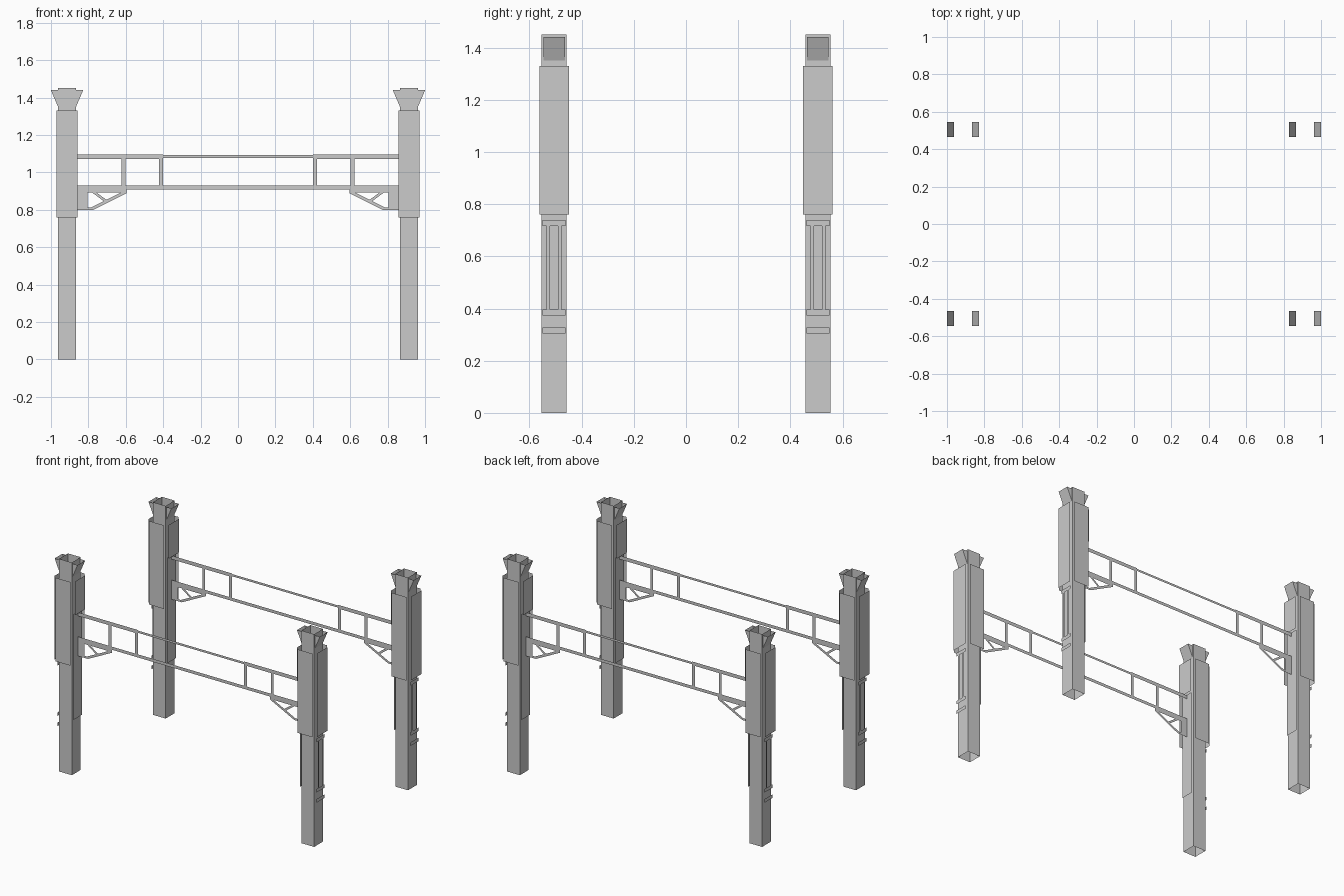
import bpy
from mathutils import Vector

cube = bpy.data.objects.get("Cube")
if cube:
    bpy.data.objects.remove(cube)

grey = bpy.data.materials.new("plain grey")
grey.use_nodes = True
colour = (0.6, 0.6, 0.6, 1)
grey.diffuse_color = colour
grey.node_tree.nodes["Principled BSDF"].inputs["Base Color"].default_value = colour

PX, PY = 0.914, 0.5055      # post centres
HALF = 0.048                # half width of a post
PANEL = 0.0565              # half width of a cladding panel
GAP = 0.076                 # panel distance from post centre


def add_mesh(name, polys):
    """Sheet object from a list of polygons."""
    verts, faces = [], []
    for poly in polys:
        faces.append(range(len(verts), len(verts) + len(poly)))
        verts += [Vector(p) for p in poly]
    mesh = bpy.data.meshes.new(name)
    mesh.from_pydata(verts, [], [list(f) for f in faces])
    mesh.materials.append(grey)
    obj = bpy.data.objects.new(name, mesh)
    bpy.context.collection.objects.link(obj)
    return obj


def sheet_x(x, y0, y1, z0, z1):
    return [(x, y0, z0), (x, y1, z0), (x, y1, z1), (x, y0, z1)]


def sheet_y(y, x0, x1, z0, z1):
    return [(x0, y, z0), (x1, y, z0), (x1, y, z1), (x0, y, z1)]


def bar(a, b, width):
    """Flat strip in the xz plane between two points."""
    a, b = Vector((a[0], 0, a[1])), Vector((b[0], 0, b[1]))
    d = (b - a).normalized()
    n = Vector((-d.z, 0, d.x)) * width / 2
    return [a - n, b - n, b + n, a + n]


def place(obj, sx, sy):
    """Mirror a part that was modelled around a +x, +y post."""
    for v in obj.data.vertices:
        v.co = ((v.co.x + PX) * sx, (v.co.y + PY) * sy, v.co.z)
    if sx * sy < 0:
        obj.data.flip_normals()


def build_post(sx, sy, tag):
    # hollow shaft, open at both ends
    shaft = [sheet_x(HALF, -HALF, HALF, 0, 1.45),
             sheet_x(-HALF, HALF, -HALF, 0, 1.45),
             sheet_y(-HALF, -HALF, HALF, 0, 1.45),
             sheet_y(HALF, HALF, -HALF, 0, 1.45)]

    # cladding panels standing off the shaft
    panels = [sheet_x(GAP, -PANEL, PANEL, 0.76, 1.33),
              sheet_y(-GAP, -PANEL, PANEL, 0.76, 1.33),
              sheet_y(GAP, PANEL, -PANEL, 0.76, 1.33),
              sheet_x(-GAP, PANEL, -PANEL, 1.1, 1.33),
              sheet_x(-HALF - 0.012, 0.045, -0.045, 0.38, 1.1)]

    # bands and upright strips on the outer face
    trim_x = HALF + 0.015
    trim = [sheet_x(trim_x, -0.044, 0.044, z, z + 0.024)
            for z in (0.304, 0.373, 0.716)]
    trim += [sheet_x(trim_x, y - 0.007, y + 0.007, 0.397, 0.716)
             for y in (-0.022, 0.022)]

    # flared wings of the capital
    wings = []
    for s in (-1, 1):
        low, high, w = s * HALF, s * 0.0865, 0.041
        wings.append([(low, -s * w, 1.35), (low, s * w, 1.35),
                      (high, s * w, 1.44), (high, -s * w, 1.44)])
        for y in (-w, w):
            wings.append([(low, y, 1.35), (high, y, 1.44), (low, y, 1.44)])

    for name, polys in (("post_shaft", shaft), ("post_panels", panels),
                        ("post_trim", trim), ("capital_wings", wings)):
        place(add_mesh(f"{name}_{tag}", polys), sx, sy)


def build_beam(y, tag):
    # middle of both chords
    chords = [sheet_y(0, -0.4, 0.4, 1.077, 1.092),
              sheet_y(0, -0.4, 0.4, 0.909, 0.93)]
    brackets = []
    for s in (-1, 1):
        # heavier chord ends and uprights
        chords += [sheet_y(0, s * 0.4, s * 0.87, 1.071, 1.096),
                   sheet_y(0, s * 0.4, s * 0.87, 0.909, 0.93)]
        chords += [sheet_y(0, s * x, s * (x + 0.021), 0.93, 1.071)
                   for x in (0.401, 0.602)]
        # corner bracket with a slanted brace
        brackets += [sheet_y(0, s * 0.805, s * 0.87, 0.798, 0.909),
                     sheet_y(0, s * 0.595, s * 0.805, 0.893, 0.909),
                     sheet_y(0, s * 0.778, s * 0.805, 0.798, 0.812),
                     bar((s * 0.782, 0.805), (s * 0.598, 0.897), 0.016),
                     bar((s * 0.70, 0.842), (s * 0.775, 0.897), 0.014)]
    for name, polys in (("beam_truss", chords), ("beam_brackets", brackets)):
        add_mesh(f"{name}_{tag}", polys).location.y = y


for sy, end in ((-1, "front"), (1, "back")):
    build_beam(sy * PY, end)
    for sx, side in ((-1, "right"), (1, "left")):
        build_post(sx, sy, f"{end}_{side}")
